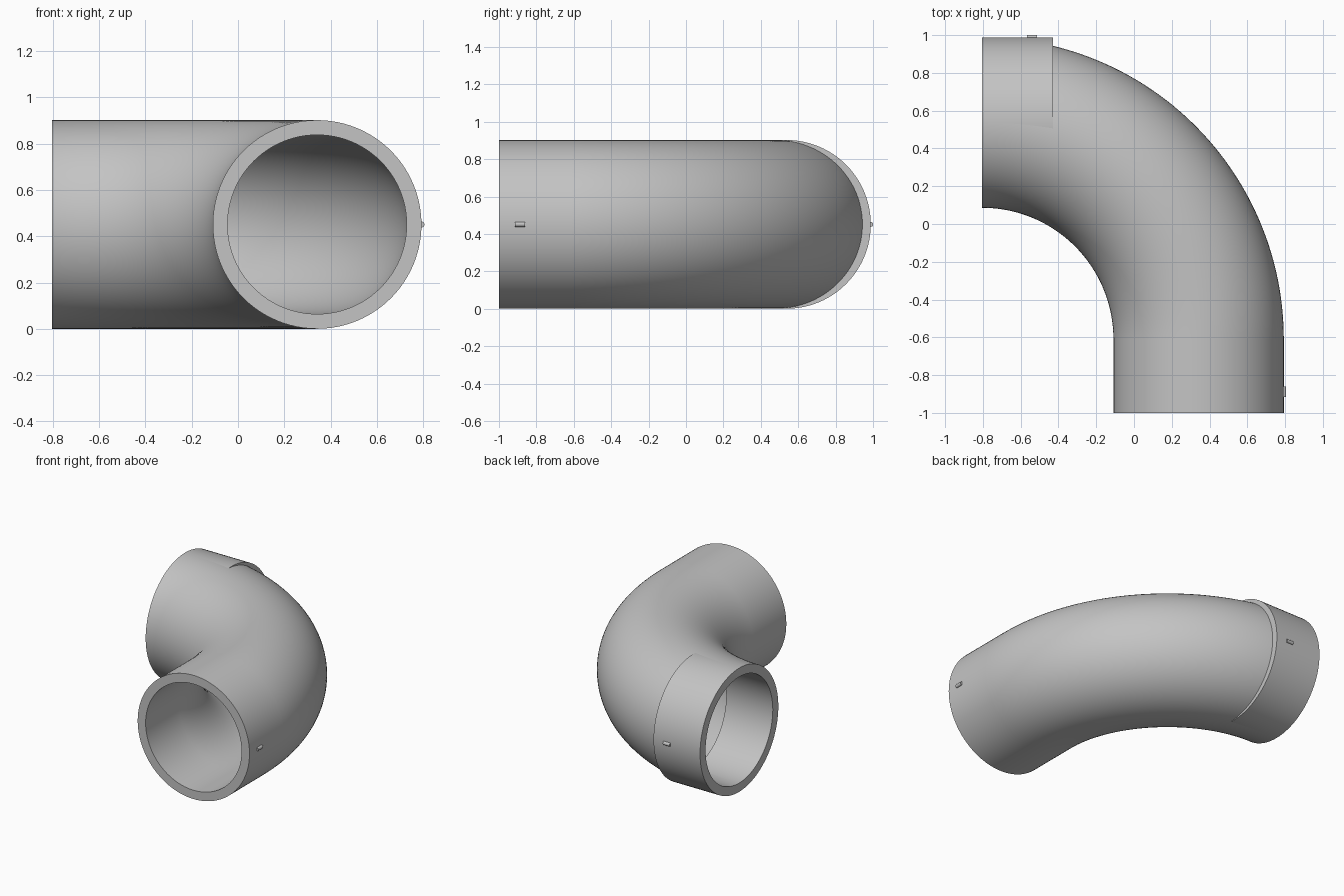
import bpy, bmesh, math
from mathutils import Matrix, Vector

OUTER, INNER = 0.451, 0.387      # pipe radii
SIDES = 96
BEND = 1.147                     # centreline radius of the elbow
END_X, END_Y = -0.805, -1.0      # open mouths of the pipe
CENTRE = Vector((END_X, -0.61, OUTER))   # centre of the bend

if "Cube" in bpy.data.objects:
    bpy.data.objects.remove(bpy.data.objects["Cube"])

grey = bpy.data.materials.new("plain grey")
grey.use_nodes = True
colour = (0.55, 0.55, 0.55, 1)
grey.diffuse_color = colour
grey.node_tree.nodes["Principled BSDF"].inputs["Base Color"].default_value = colour


def finish(bm, name):
    bmesh.ops.recalc_face_normals(bm, faces=bm.faces)
    mesh = bpy.data.meshes.new(name)
    bm.to_mesh(mesh)
    bm.free()
    mesh.materials.append(grey)
    obj = bpy.data.objects.new(name, mesh)
    bpy.context.collection.objects.link(obj)
    bpy.ops.object.select_all(action="DESELECT")
    obj.select_set(True)
    bpy.context.view_layer.objects.active = obj
    bpy.ops.object.shade_smooth_by_angle(angle=math.radians(35))
    return obj


def ring(bm, radius, matrix):
    return bmesh.ops.create_circle(bm, segments=SIDES, radius=radius, matrix=matrix)["verts"]


def ring_edges(verts):
    return list({e for v in verts for e in v.link_edges})


def sleeve(name, start, axis, length):
    """Straight hollow pipe with flat annular ends."""
    bm = bmesh.new()
    turn = Vector(axis).to_track_quat("Z", "Y").to_matrix().to_4x4()
    place = Matrix.Translation(start) @ turn
    edges = []
    for radius in (OUTER, INNER):
        edges += ring_edges(ring(bm, radius, place))
    faces = bmesh.ops.bridge_loops(bm, edges=edges)["faces"]
    new = bmesh.ops.extrude_face_region(bm, geom=faces, use_keep_orig=True)["geom"]
    moved = [g for g in new if isinstance(g, bmesh.types.BMVert)]
    bmesh.ops.translate(bm, verts=moved, vec=Vector(axis) * length)
    finish(bm, name)


def bend(name):
    """Quarter turn of the pipe wall, open where it meets the sleeves."""
    bm = bmesh.new()
    place = Matrix.Translation(CENTRE + Vector((BEND, 0, 0))) @ Matrix.Rotation(math.pi / 2, 4, "X")
    for radius in (OUTER, INNER):
        edges = ring_edges(ring(bm, radius, place))
        verts = list({v for e in edges for v in e.verts})
        bmesh.ops.spin(bm, geom=verts + edges, cent=CENTRE, axis=(0, 0, 1),
                       angle=math.pi / 2, steps=64, use_duplicate=False)
    # the two walls are separate shells: turn the bore towards the axis
    obj = finish(bm, name)
    fix = bmesh.new()
    fix.from_mesh(obj.data)
    for f in fix.faces:
        c = f.calc_center_median() - CENTRE
        core = Vector((c.x, c.y, 0)).normalized() * BEND
        away = c - core
        outside = away.length > (OUTER + INNER) / 2
        if (f.normal.dot(away) > 0) != outside:
            f.normal_flip()
    fix.to_mesh(obj.data)
    fix.free()


def lug(name, location, axis):
    """Small round locating pin lying along the pipe."""
    bm = bmesh.new()
    turn = Vector(axis).to_track_quat("Z", "Y").to_matrix().to_4x4()
    bmesh.ops.create_cone(bm, cap_ends=True, segments=24, radius1=0.013, radius2=0.013,
                          depth=0.054, matrix=Matrix.Translation(location) @ turn)
    finish(bm, name)


mid_x, mid_y = CENTRE.x + BEND, CENTRE.y + BEND
bend("elbow_bend")
sleeve("front_sleeve", (mid_x, END_Y, OUTER), (0, 1, 0), CENTRE.y - END_Y)
# the side sleeve runs straight and overlaps the start of the bend
sleeve("side_sleeve", (END_X, mid_y, OUTER), (1, 0, 0), 0.375)
lug("front_lug", (mid_x + OUTER, -0.888, OUTER), (0, 1, 0))
lug("side_lug", (-0.54, mid_y + OUTER, OUTER), (1, 0, 0))
